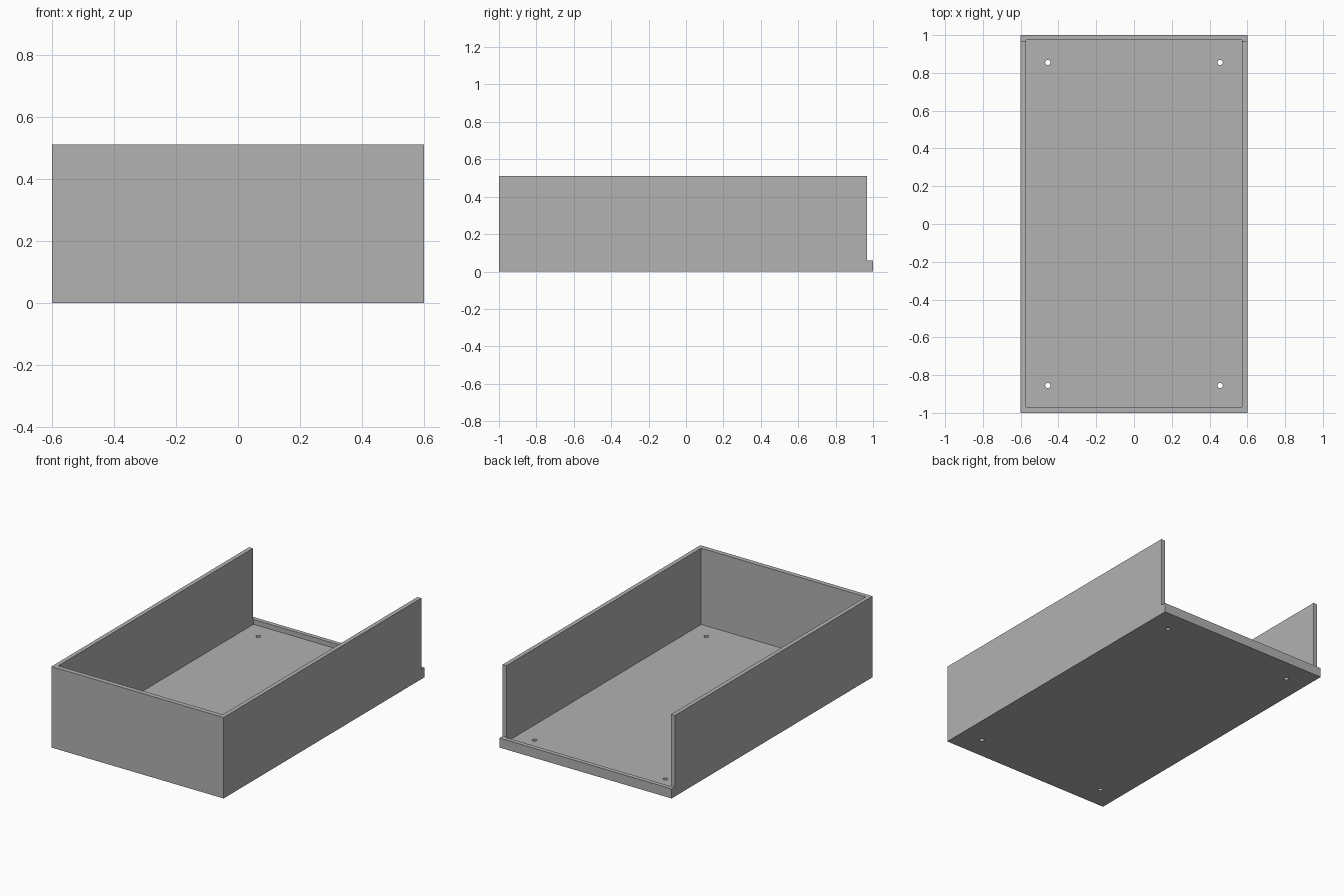
import bpy

if "Cube" in bpy.data.objects:
    bpy.data.objects.remove(bpy.data.objects["Cube"], do_unlink=True)

HALF_X, HALF_Y, HEIGHT = 0.6, 1.0, 0.51
WALL, FLOOR, LIP = 0.027, 0.03, 0.06
HOLE_X, HOLE_Y, HOLE_R = 0.456, 0.855, 0.014

grey = bpy.data.materials.new("plain grey")
grey.use_nodes = True
colour = (0.445, 0.445, 0.445, 1)
grey.diffuse_color = colour
grey.node_tree.nodes["Principled BSDF"].inputs["Base Color"].default_value = colour


def box(name, low, high):
    bpy.ops.mesh.primitive_cube_add(size=1)
    ob = bpy.context.object
    ob.name = name
    ob.location = [(a + b) / 2 for a, b in zip(low, high)]
    ob.scale = [b - a for a, b in zip(low, high)]
    bpy.ops.object.transform_apply(location=True, rotation=False, scale=True)
    ob.data.materials.append(grey)
    return ob


def cut(target, cutter):
    cutter.hide_render = True
    mod = target.modifiers.new("cut", "BOOLEAN")
    mod.operation = "DIFFERENCE"
    mod.solver = "EXACT"
    mod.object = cutter
    bpy.ops.object.select_all(action="DESELECT")
    bpy.context.view_layer.objects.active = target
    target.select_set(True)
    bpy.ops.object.modifier_apply(modifier=mod.name)
    bpy.data.objects.remove(cutter, do_unlink=True)


# Solid tray block
tray = box("open_tray", (-HALF_X, -HALF_Y, 0), (HALF_X, HALF_Y, HEIGHT))

# Hollow inside, leaving floor, walls and lip
cut(tray, box("cavity_cutter", (-HALF_X + WALL, -HALF_Y + 0.03, FLOOR),
              (HALF_X - WALL, HALF_Y - WALL, 1)))

# Open back above the low lip
cut(tray, box("back_cutter", (-1, HALF_Y - 0.033, LIP), (1, 2, 1)))

# Four screw holes through the floor
for x in (-HOLE_X, HOLE_X):
    for y in (-HOLE_Y, HOLE_Y):
        bpy.ops.mesh.primitive_cylinder_add(vertices=32, radius=HOLE_R,
                                            depth=0.2, location=(x, y, 0))
        drill = bpy.context.object
        drill.name = "hole_cutter"
        drill.data.materials.append(grey)
        cut(tray, drill)

bpy.context.view_layer.objects.active = tray
tray.select_set(True)
bpy.ops.object.shade_smooth_by_angle()
